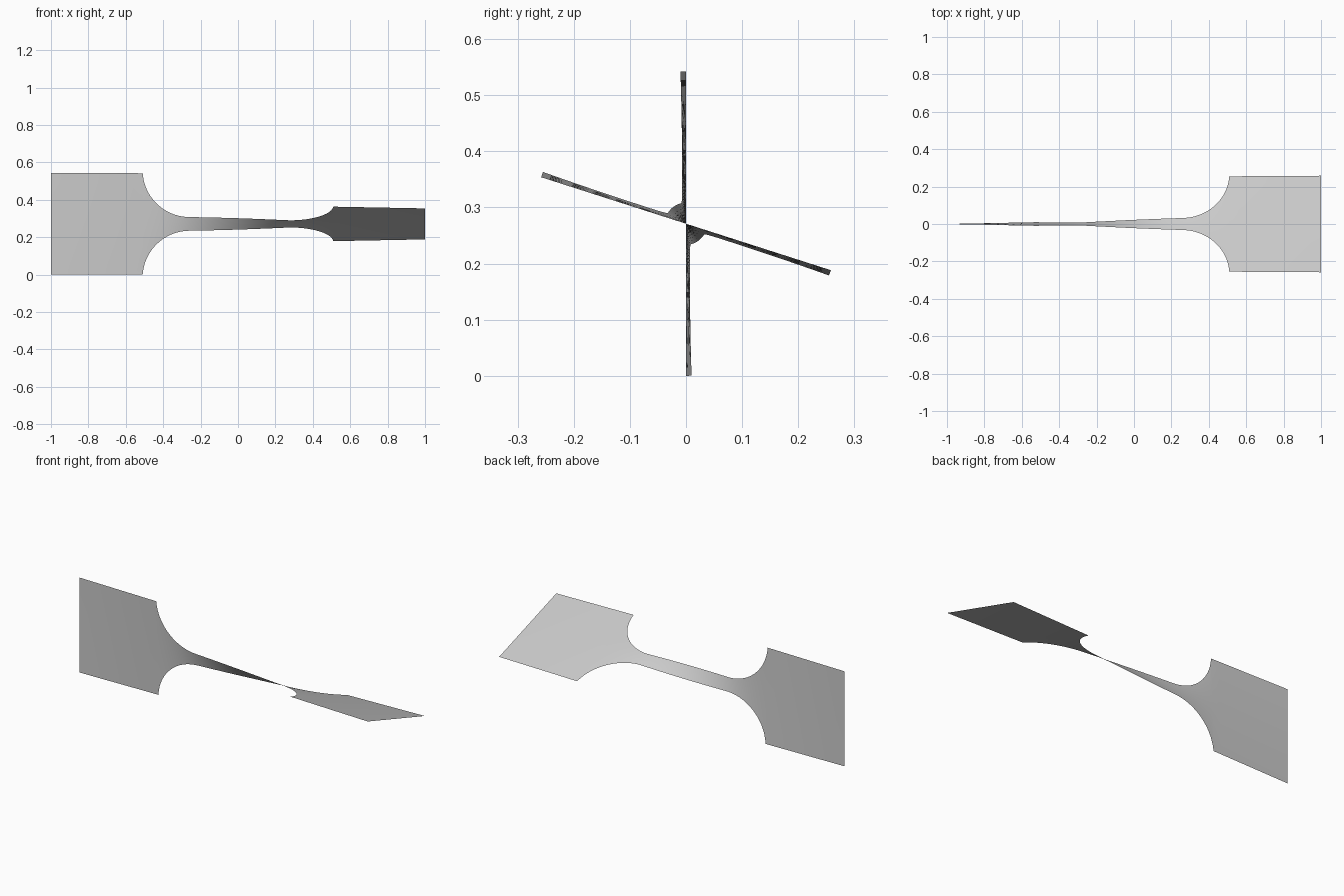
import bpy, bmesh, math

cube = bpy.data.objects.get("Cube")
if cube:
    bpy.data.objects.remove(cube, do_unlink=True)

GRIP_HALF = 0.271      # half width of the end tabs
NECK_HALF = 0.0375     # half width of the narrow middle
NECK_END = 0.26        # where the narrow middle meets the fillets
FILLET = 0.25          # fillet radius
NECK_RATE = 85.0       # twist of the neck, degrees per unit
TAB_TWIST = 2.1        # twist along each tab, degrees
ACROSS = 12            # faces across the width

# Half outline from the middle to one end, as (x, half width)
sweep = math.acos(1 - (GRIP_HALF - NECK_HALF) / FILLET)
profile = [(NECK_END * i / 14, NECK_HALF) for i in range(14)]
for i in range(25):
    t = sweep * i / 24
    profile.append((NECK_END + FILLET * math.sin(t),
                    NECK_HALF + FILLET * (1 - math.cos(t))))
tab_start = profile[-1][0]
profile += [(tab_start + (1 - tab_start) * i / 10, GRIP_HALF) for i in range(1, 11)]

# Twist accumulates more slowly where the strip is wider
stations = [(0.0, NECK_HALF, 0.0)]
for (x0, w0), (x1, w1) in zip(profile, profile[1:]):
    if x0 >= tab_start:
        rate = TAB_TWIST / (1 - tab_start)
    else:
        rate = NECK_RATE * NECK_HALF * 2 / (w0 + w1)
    stations.append((x1, w1, stations[-1][2] + rate * (x1 - x0)))
half_twist = stations[-1][2]

# Mirror the stations to the other end, the twist running on through the middle
full = [(-x, w, -a) for x, w, a in reversed(stations[1:])] + stations

# Twisted sheet
bm = bmesh.new()
rows = []
for x, w, a in full:
    angle = math.radians(a + half_twist)
    row = []
    for j in range(ACROSS + 1):
        s = w * (2 * j / ACROSS - 1)
        row.append(bm.verts.new((x, -s * math.sin(angle),
                                 GRIP_HALF + s * math.cos(angle))))
    rows.append(row)
for r0, r1 in zip(rows, rows[1:]):
    for j in range(ACROSS):
        face = bm.faces.new((r0[j], r1[j], r1[j + 1], r0[j + 1]))
        face.smooth = True

mesh = bpy.data.meshes.new("twisted_strip")
bm.to_mesh(mesh)
bm.free()
strip = bpy.data.objects.new("twisted_strip", mesh)
bpy.context.collection.objects.link(strip)

# Plain grey
grey = bpy.data.materials.new("light_grey")
grey.use_nodes = True
colour = (0.6, 0.6, 0.6, 1)
grey.diffuse_color = colour
grey.node_tree.nodes["Principled BSDF"].inputs["Base Color"].default_value = colour
mesh.materials.append(grey)
